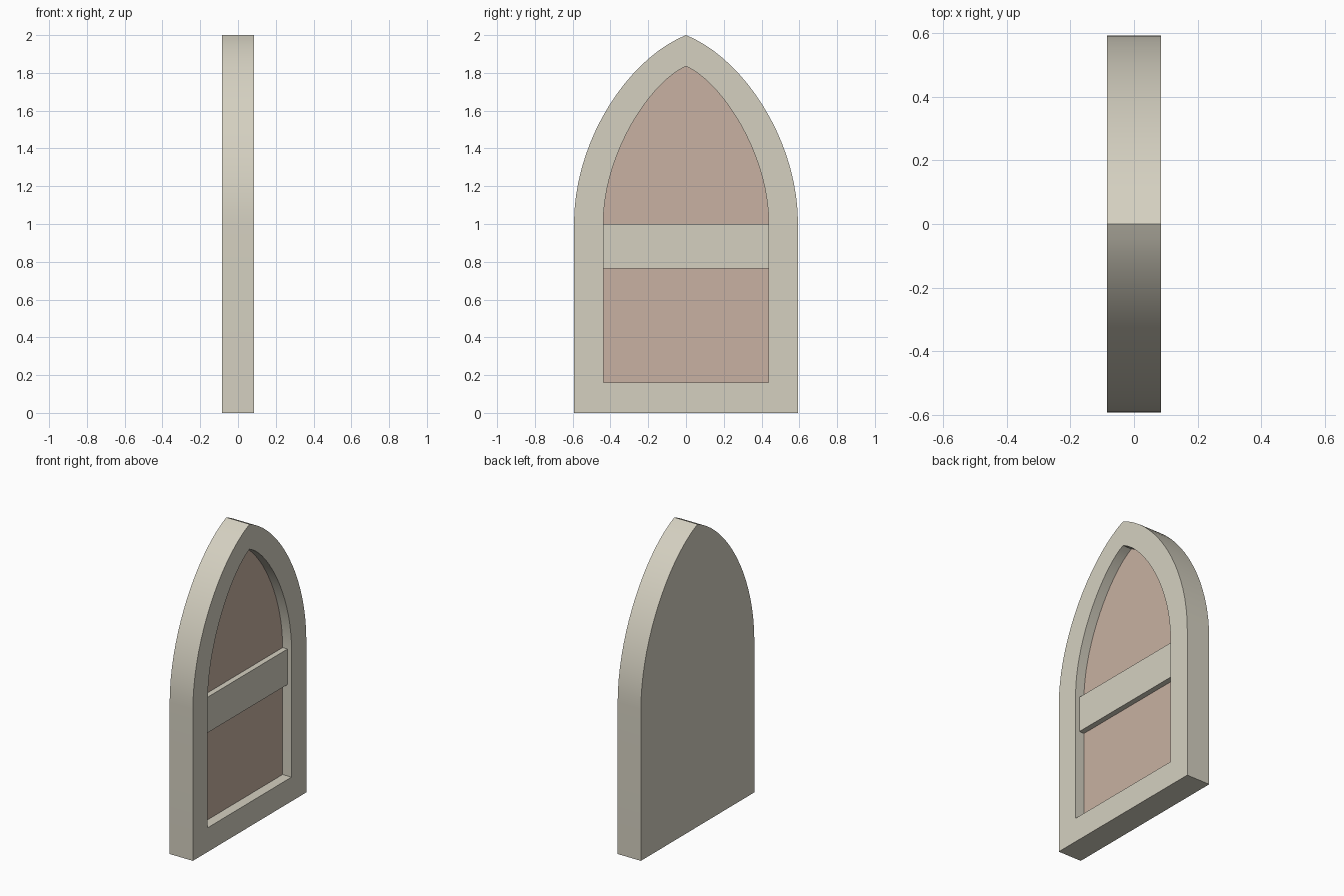
import bpy, bmesh, math
from mathutils import Vector

if "Cube" in bpy.data.objects:
    bpy.data.objects.remove(bpy.data.objects["Cube"])

BACK, FRONT, FLOOR, RAIL = -0.085, 0.085, 0.02, 0.056
SEG = 18


def arch(half, base, spring, apex, lift, reach, slope):
    """Pointed-arch outline in (y, z), counter-clockwise seen from +x."""
    p = [Vector((half, spring)), Vector((half, spring + lift)),
         Vector((reach, apex - slope * reach)), Vector((0, apex))]
    side = []
    for i in range(SEG + 1):
        t = i / SEG
        u = 1 - t
        side.append(p[0] * u**3 + p[1] * 3 * u * u * t + p[2] * 3 * u * t * t + p[3] * t**3)
    right = [Vector((half, base))] + side
    return right + [Vector((-q.x, q.y)) for q in reversed(right[:-1])]


outer = arch(0.593, 0.0, 1.0, 2.0, 0.45, 0.30, 0.40)
inner = arch(0.438, 0.16, 1.0, 1.835, 0.37, 0.19, 0.44)


def ring(bm, outline, x):
    return [bm.verts.new((x, q.x, q.y)) for q in outline]


def bridge(bm, a, b):
    n = len(a)
    for i in range(n):
        j = (i + 1) % n
        bm.faces.new((a[i], a[j], b[j], b[i]))


def finish(bm, name):
    mesh = bpy.data.meshes.new(name)
    bm.to_mesh(mesh)
    bm.free()
    ob = bpy.data.objects.new(name, mesh)
    bpy.context.collection.objects.link(ob)
    return ob


def material(name, color):
    mat = bpy.data.materials.new(name)
    mat.diffuse_color = color
    mat.use_nodes = True
    mat.node_tree.nodes["Principled BSDF"].inputs["Base Color"].default_value = mat.diffuse_color
    return mat


stone = material("pale_stone", (0.66, 0.63, 0.53, 1))
clay = material("pink_clay", (0.58, 0.44, 0.36, 1))

# Frame: closed back, outer wall, front border and the wall of the recess
bm = bmesh.new()
back = ring(bm, outer, BACK)
front = ring(bm, outer, FRONT)
lip = ring(bm, inner, FRONT)
floor = ring(bm, inner, FLOOR)
bm.faces.new(list(reversed(back)))
bridge(bm, back, front)
bridge(bm, front, lip)
bridge(bm, lip, floor)
frame = finish(bm, "window_frame")
frame.data.materials.append(stone)
bpy.context.view_layer.objects.active = frame
frame.select_set(True)
bpy.ops.object.shade_smooth_by_angle(angle=math.radians(30))

# Recessed panel filling the bottom of the opening
bm = bmesh.new()
bm.faces.new(ring(bm, inner, FLOOR))
panel = finish(bm, "recessed_panel")
panel.data.materials.append(clay)

# Cross rail, set back from the front of the frame
bpy.ops.mesh.primitive_cube_add(size=1, location=((FLOOR + RAIL) / 2, 0, 0.8825))
rail = bpy.context.object
rail.name = "cross_rail"
rail.scale = (RAIL - FLOOR, 0.876, 0.235)
rail.data.materials.append(stone)
